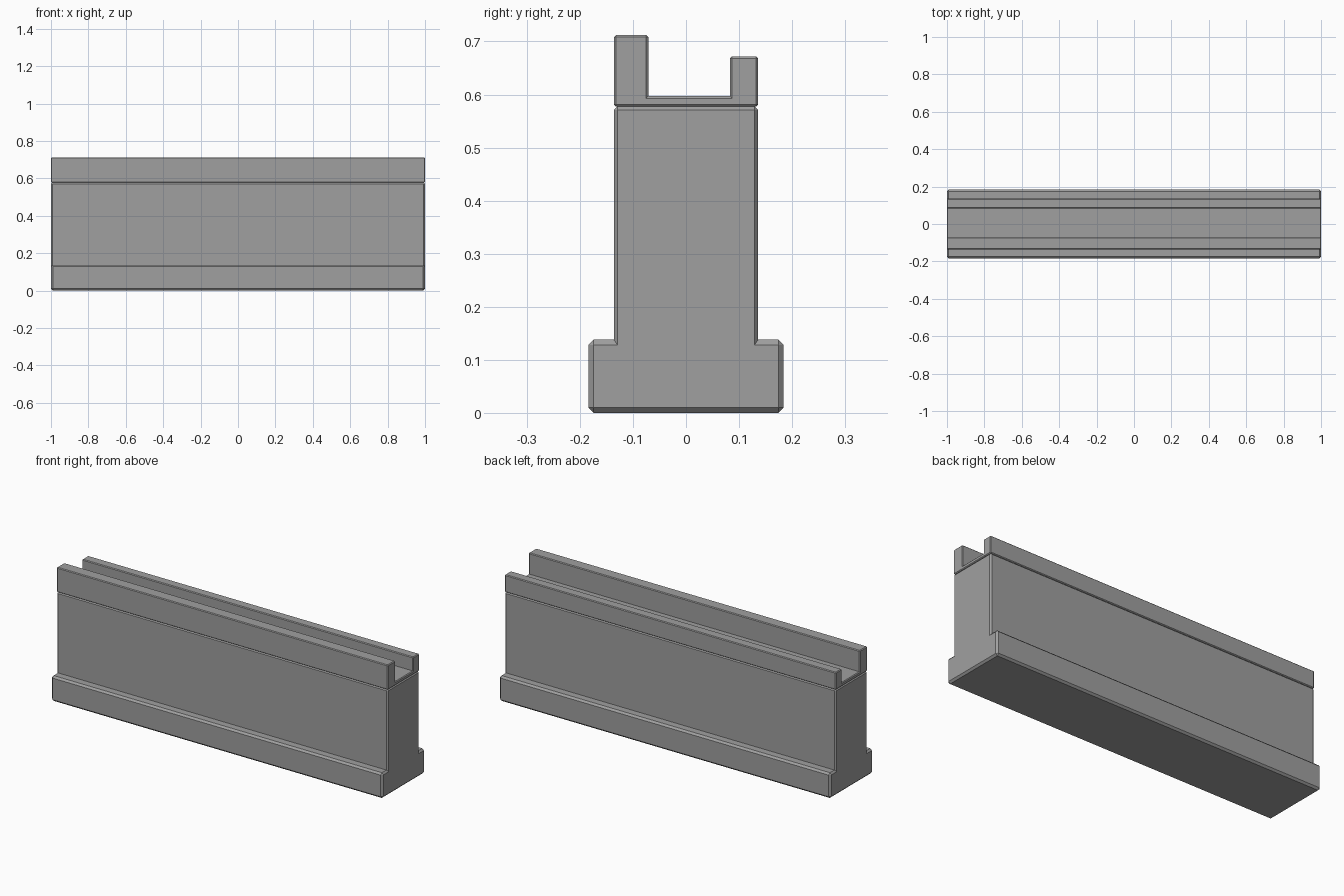
import bpy
import bmesh

if "Cube" in bpy.data.objects:
    bpy.data.objects.remove(bpy.data.objects["Cube"])

stone = bpy.data.materials.new("grey_stone")
stone.diffuse_color = (0.35, 0.35, 0.35, 1)
stone.use_nodes = True
stone.node_tree.nodes["Principled BSDF"].inputs["Base Color"].default_value = stone.diffuse_color


def extrude_profile(name, profile, width, chamfer):
    """Run a y/z profile along x and chamfer its convex edges; chamfer(z) gives the size."""
    bm = bmesh.new()
    face = bm.faces.new([bm.verts.new((-width, y, z)) for y, z in profile])
    ext = bmesh.ops.extrude_face_region(bm, geom=[face], use_keep_orig=True)
    moved = [g for g in ext["geom"] if isinstance(g, bmesh.types.BMVert)]
    bmesh.ops.translate(bm, verts=moved, vec=(2 * width, 0, 0))
    bmesh.ops.recalc_face_normals(bm, faces=bm.faces[:])
    weight = bm.edges.layers.float.new("bevel_weight_edge")
    for e in bm.edges:
        if e.is_convex:
            z = (e.verts[0].co.z + e.verts[1].co.z) / 2
            e[weight] = chamfer(z) / 0.01
    mesh = bpy.data.meshes.new(name)
    bm.to_mesh(mesh)
    bm.free()
    mesh.materials.append(stone)
    obj = bpy.data.objects.new(name, mesh)
    bpy.context.collection.objects.link(obj)
    mod = obj.modifiers.new("chamfer", 'BEVEL')
    mod.limit_method = 'WEIGHT'
    mod.width = 0.01
    mod.segments = 1
    return obj


# Wall with wider plinth at the foot
half = [(0.184, 0), (0.184, 0.138), (0.136, 0.138), (0.136, 0.578)]
wall = half + [(-y, z) for y, z in reversed(half)]
extrude_profile("wall_and_plinth", wall, 1.0, lambda z: 0.01 if z < 0.2 else 0.007)

# Channel-shaped parapet: tall front lip, low walkway, shorter back lip
parapet = [(-0.136, 0.577), (0.136, 0.577), (0.136, 0.672), (0.083, 0.672),
           (0.083, 0.597), (-0.071, 0.597), (-0.071, 0.712), (-0.136, 0.712)]
extrude_profile("parapet", parapet, 1.0, lambda z: 0.004)
